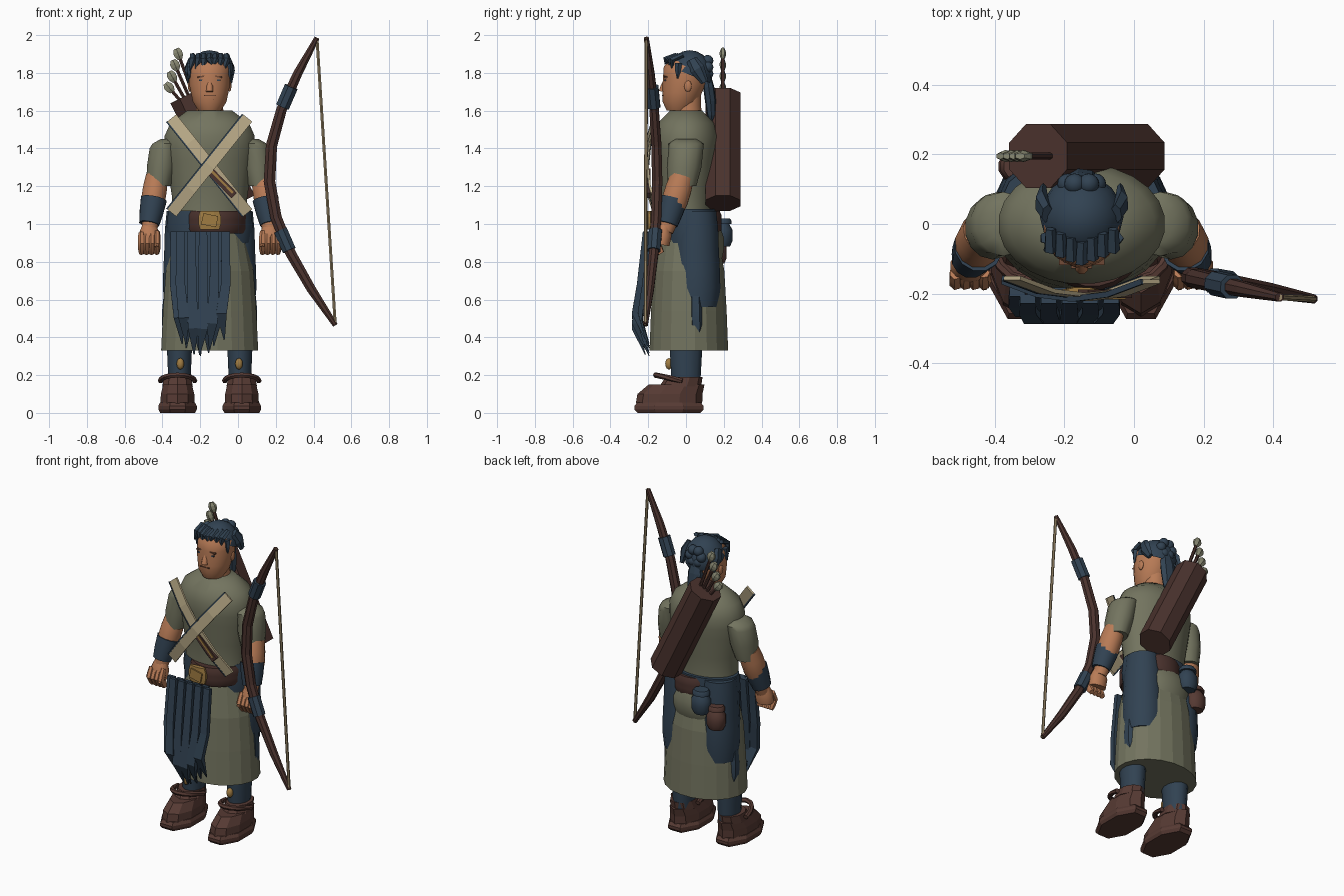
import bpy, bmesh, math, random
from mathutils import Vector, Matrix

random.seed(4)
cube = bpy.data.objects.get("Cube")
if cube:
    bpy.data.objects.remove(cube, do_unlink=True)

CENTRE = -.15  # body centre line
UP = Vector((0, 0, 1))


def material(name, shade):
    colour = [((c / 255 + .055) / 1.055) ** 2.4 for c in bytes.fromhex(shade)] + [1]
    mat = bpy.data.materials.new(name)
    mat.use_nodes = True
    mat.diffuse_color = colour
    mat.node_tree.nodes["Principled BSDF"].inputs["Base Color"].default_value = colour
    return mat


OLIVE = material("olive cloth", "73745F")
NAVY = material("navy cloth", "314252")
LEATHER = material("dark leather", "4A322D")
BOOT = material("boot leather", "563A33")
SKIN = material("skin", "B87B56")
SHADOW = material("dark skin", "704A36")
TAN = material("tan strap", "BAAB88")
BRASS = material("brass", "A07C42")
FEATHER = material("feather", "8A8A74")
STRING = material("bow string", "9C8A6A")


def finish(name, bm, mat, facet):
    bmesh.ops.recalc_face_normals(bm, faces=bm.faces)
    mesh = bpy.data.meshes.new(name)
    bm.to_mesh(mesh)
    bm.free()
    mesh.materials.append(mat)
    if not facet:
        mesh.polygons.foreach_set("use_smooth", [True] * len(mesh.polygons))
        mesh.set_sharp_from_angle(angle=math.radians(45))
    obj = bpy.data.objects.new(name, mesh)
    bpy.context.collection.objects.link(obj)


def loft(name, path, widths, mat, depth=1, sides=12, level=False, facet=False):
    """Skin rings of the given half widths, spread evenly along the path; level keeps rings horizontal."""
    bm = bmesh.new()
    path = [Vector(p) for p in path]
    points = []
    for i in range(len(widths)):
        place = i / (len(widths) - 1) * (len(path) - 1)
        k = min(int(place), len(path) - 2)
        points.append(path[k].lerp(path[k + 1], place - k))
    corner = math.sqrt(2) if sides == 4 else 1
    loops = []
    for i, (point, width) in enumerate(zip(points, widths)):
        ahead = points[min(i + 1, len(points) - 1)] - points[max(i - 1, 0)]
        along = UP if level else ahead.normalized()
        across = Vector((0, 1, 0)).cross(along).normalized()
        out = along.cross(across) * depth
        angles = [math.tau * (k + .5) / sides for k in range(sides)]
        loops.append([bm.verts.new(point + (across * math.cos(a) + out * math.sin(a)) * width * corner)
                      for a in angles])
    for low, high in zip(loops, loops[1:]):
        for k in range(sides):
            n = (k + 1) % sides
            bm.faces.new((low[k], low[n], high[n], high[k]))
    bm.faces.new(loops[0])
    bm.faces.new(loops[-1])
    finish(name, bm, mat, facet)


def trunk(name, low, high, widths, mat, depth, y=0, x=CENTRE, sides=24, facet=False):
    loft(name, [(x, y, low), (x, y, high)], widths, mat, depth, sides, True, facet)


def box(name, location, size, mat, tilt=0):
    bm = bmesh.new()
    bmesh.ops.create_cube(bm, size=1, matrix=Matrix.Translation(location)
                          @ Matrix.Rotation(tilt, 4, 'Y') @ Matrix.Diagonal((*size, 1)))
    finish(name, bm, mat, True)


def ball(name, location, radii, mat, cut=None):
    bm = bmesh.new()
    bmesh.ops.create_uvsphere(bm, u_segments=16, v_segments=10, radius=1,
                              matrix=Matrix.Translation(location) @ Matrix.Diagonal((*radii, 1)))
    if cut:
        bmesh.ops.bisect_plane(bm, geom=bm.verts[:] + bm.edges[:] + bm.faces[:],
                               plane_co=location, plane_no=cut, clear_inner=True)
    finish(name, bm, mat, False)


# Torso, hips and skirt
trunk("tunic", 1.07, 1.6, [.2, .2, .21, .22, .23, .24, .24, .21, .12], OLIVE, .72)
trunk("hips", .9, 1.08, [.22, .23, .22], NAVY, .65, y=.02)
trunk("skirt", .33, .96, [.26, .25, .235, .19], OLIVE, .81, y=.015, sides=20, facet=True)
trunk("tunic_tuck", .78, .97, [.15, .18, .19, .19, .17], OLIVE, .78, y=.055)
trunk("belt", .95, 1.07, [.16, .17, .17, .17, .17, .16], LEATHER, 1.12, x=-.12)
trunk("buckle", .97, 1.07, [.055, .065, .065, .055], BRASS, .25, y=-.195, sides=8, facet=True)
box("buckle_plate", (CENTRE, -.213, 1.02), (.08, .01, .06), BRASS, .2)

# Head and face
trunk("neck", 1.55, 1.7, [.08, .07, .07], SKIN, 1, y=.01)
loft("head", [(CENTRE, -.04, 1.6), (CENTRE, -.01, 1.74), (CENTRE, 0, 1.88)],
     [.06, .09, .1, .11, .11, .11, .07], SKIN, 1.05, 20, True)
loft("nose", [(CENTRE, -.11, 1.76), (CENTRE, -.125, 1.7)], [.01, .018, .02], SKIN, sides=8)
box("moustache", (CENTRE, -.117, 1.68), (.06, .02, .006), SHADOW)
box("mouth", (CENTRE, -.112, 1.66), (.04, .02, .006), SHADOW)
for side in (-1, 1):
    x = CENTRE + side * .045
    box("eyebrow", (x, -.107, 1.78), (.04, .02, .008), SHADOW, side * .15)
    box("eye", (x, -.105, 1.76), (.025, .02, .008), NAVY)
    ball("ear", (x + side * .06, .01, 1.73), (.01, .02, .03), SKIN)

# Hair with ragged fringe, side locks, bun and tail
ball("hair_cap", (CENTRE, .02, 1.79), (.12, .12, .13), NAVY, cut=(0, .4, 1))
for i in range(7):
    step = i - 3
    x = CENTRE + step * .03
    y = abs(step) * .012 - .11
    tip = random.uniform(1.8, 1.85)
    loft("fringe_lock", [(x, y + .06, 1.895), (x, y, 1.87), (x + random.uniform(-.02, .02), y, tip)],
         [.016, .02, .004], NAVY, .8, 5, facet=True)
for side in (-1, 1):
    x = CENTRE + side * .1
    loft("side_lock", [(x, .03, 1.87), (x + side * .015, .06, 1.82), (x + side * .01, .1, 1.75)],
         [.015, .02, .01], NAVY, 2, 6, facet=True)
    loft("temple_lock", [(x, -.04, 1.85), (x + side * .01, -.045, 1.77)], [.02, .016, .004], NAVY, sides=5, facet=True)
for i in range(6):
    turn = math.tau * i / 6
    ball("bun_lobe", (CENTRE + .04 * math.cos(turn), .115, 1.83 + .04 * math.sin(turn)), (.03, .03, .03), NAVY)
loft("hair_tail", [(CENTRE, .11, 1.8), (CENTRE, .13, 1.65), (CENTRE, .14, 1.5)],
     [.03, .05, .05, .04, .005], NAVY, .6, 7, facet=True)

# Arms, legs and boots on both sides
for side, label in ((-1, "right_"), (1, "left_")):
    def at(x, y, z):
        return CENTRE + side * x, y, z
    loft(label + "sleeve", [at(.21, 0, 1.45), at(.24, 0, 1.4), at(.27, -.02, 1.2)],
         [.05, .08, .08, .08, .065], OLIVE, 1.15, 14, True)
    loft(label + "forearm", [at(.28, -.02, 1.25), at(.3, -.06, 1.12), at(.32, -.11, .96)],
         [.06, .066, .066, .05, .04], SKIN, 1.08)
    loft(label + "bracer", [at(.296, -.064, 1.13), at(.32, -.1, 1)], [.071, .065, .055], NAVY, 1.05)
    loft(label + "palm", [at(.32, -.11, 1), at(.32, -.13, .89)], [.035, .058, .055], SKIN, .8)
    for i in range(4):
        x = .28 + i * .027
        loft(label + "finger", [at(x, -.14, .95), at(x, -.165, .9), at(x, -.13, .845)],
             [.018, .02, .021, .02, .014], SKIN, 1.2, 7)
    loft(label + "thumb", [at(.28, -.14, .96), at(.28, -.18, .88)], [.016, .018, .012], SKIN, sides=7)
    # Trouser cloth showing through the open side of the skirt
    loft(label + "thigh", [at(.13, .055, 1.07), at(.13, .055, .56)],
         [.1, .11, .113, .118, .121, .11], NAVY, 1.05, 14, True)
    loft(label + "trouser_flap", [at(.13, .05, .62), at(.13, .055, .39)], [.12, .128, .128, .11], NAVY, .5, 10, True)
    loft(label + "leg", [at(.16, 0, .6), at(.16, 0, .15)], [.07, .07, .06], NAVY, 1.3, level=True)
    ball(label + "knee_stud", at(.155, -.09, .26), (.02, .02, .03), BRASS)
    loft(label + "sole", [at(.17, -.09, 0), at(.17, -.09, .055)], [.1, .11, .11, .1], BOOT, 1.8, 8, True, True)
    loft(label + "boot", [at(.17, -.09, .05), at(.17, -.085, .1), at(.17, -.05, .15)],
         [.095, .093, .08], BOOT, 1.85, 10, True, True)
    loft(label + "boot_top", [at(.17, -.03, .14), at(.17, -.01, .19)], [.085, .08, .075], BOOT, 1.3, 10, True, True)
    turns = [math.pi * i / 8 for i in range(9)]
    loft(label + "boot_tie", [at(.17 + .09 * math.cos(a), -.02 - .14 * math.sin(a), .17 + .03 * math.sin(a))
                              for a in turns], [.015] * len(turns), BOOT, sides=6)

# Cloth strips hanging at the front, longest in the middle and bellied forward
for i in range(10):
    spread = i - 4.5
    x = CENTRE - .05 + spread * .03
    y = -.195 - .02 * (i % 2)
    hem = .27 + .02 * abs(spread) + random.uniform(0, .03)
    foot = x - spread * .005
    loft("cloth_strip", [(x, y, .96), (x, y - .03, .68), (foot, y - .055, hem + .14),
                         (foot + random.uniform(-.02, .02), y, hem)],
         [.022, .025, .028, .003], NAVY, .6, 4, facet=True)

# Crossed chest straps with piping, and a small sheath
for side in (-1, 1):
    for name, mat, shift, width, depth in (("chest_strap", TAN, 0, .031, .2), ("strap_piping", NAVY, .033, .004, 2)):
        path = [(CENTRE + side * .2 * t - shift * .8, .05 * t * t - .21 - .005 * side, 1.31 + .25 * t + shift * .6 * side)
                for t in (-1, -.5, 0, .5, 1)]
        loft(name, path, [width] * len(path), mat, depth, 4, facet=True)
box("sheath", (-.083, -.2, 1.215), (.18, .025, .04), LEATHER, .8)
box("sheath_trim", (-.083, -.212, 1.222), (.16, .01, .012), BRASS, .8)

# Belt pouches at the back
for name, x, y, z, mat in (("brown_pouch", -.33, .165, .79, BOOT), ("navy_pouch", -.245, .195, .88, NAVY)):
    trunk(name, z, z + .12, [.045, .06, .06, .06, .04], mat, .87, y, x, 12)
    trunk(name + "_lid", z + .12, z + .15, [.055, .055, .045], mat, .87, y, x, 12)

# Quiver and arrows
loft("quiver", [(.005, .195, 1.11), (-.275, .195, 1.68)], [.1, .1], LEATHER, sides=8, facet=True)
for i in range(4):
    base = Vector((-.22 - .025 * i, .195, 1.64))
    tip = Vector((-.32 - .017 * i, .195, 1.91 - .06 * i))
    loft("arrow_shaft", [base, tip], [.01, .01], LEATHER, sides=6)
    along = (tip - base).normalized()
    loft("arrow_fletching", [tip - along * .04, tip + along * .02], [.015, .027, .028, .016],
         FEATHER, .6, 6, facet=True)

# Bow bent away from its string, with two wraps
LOW_TIP, HIGH_TIP = Vector((.515, -.215, .465)), Vector((.418, -.21, 1.985))


def bow_point(t):
    bend = math.sin(math.pi * t)
    return LOW_TIP.lerp(HIGH_TIP, t) + Vector((-.3, .06, 0)) * bend


steps = [i / 8 for i in range(9)]
loft("bow", [bow_point(t) for t in steps], [.015 + .018 * math.sqrt(abs(math.sin(math.pi * t))) for t in steps],
     LEATHER, .9, 8, facet=True)
for t in (.26, .76):
    loft("bow_wrap", [bow_point(t), bow_point(t + .07)], [.039, .039], NAVY, .95, 8, facet=True)
loft("bow_string", [LOW_TIP, HIGH_TIP], [.009, .009], STRING, sides=6)
